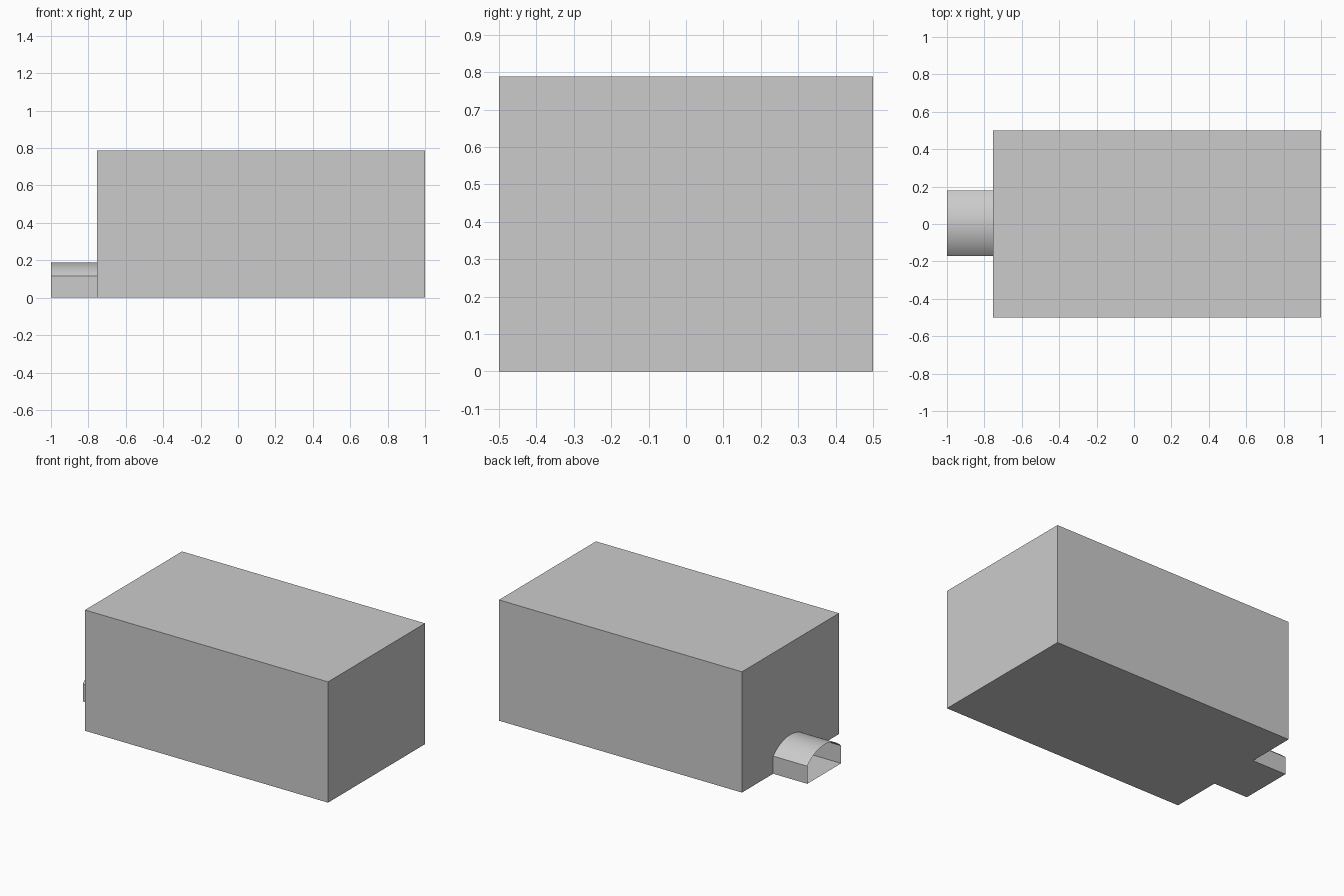
import bpy, bmesh, math

if "Cube" in bpy.data.objects:
    bpy.data.objects.remove(bpy.data.objects["Cube"])

X0, XW, X1 = -1.0, -0.754, 1.0        # tunnel mouth, end wall, far wall
Y, H = 0.5, 0.788                     # hall half width and height
YA, YB, SPRING, RISE = -0.171, 0.178, 0.115, 0.073

# Doorway profile: straight jambs with a shallow circular arch
half, mid = (YB - YA) / 2, (YA + YB) / 2
r = (half ** 2 + RISE ** 2) / (2 * RISE)
a = math.asin(half / r)
N = 24
arch = [(mid + r * math.sin(-a + 2 * a * i / N),
         SPRING + RISE - r + r * math.cos(-a + 2 * a * i / N)) for i in range(N + 1)]
profile = [(YA, 0)] + arch + [(YB, 0)]

bm = bmesh.new()
mouth = [bm.verts.new((X0, y, z)) for y, z in profile]
door = [bm.verts.new((XW, y, z)) for y, z in profile]


def ring(z):
    return [bm.verts.new((x, y, z)) for x, y in ((XW, -Y), (X1, -Y), (X1, Y), (XW, Y))]


low, top = ring(0), ring(H)

# Open-ended tunnel skin
for i in range(len(profile) - 1):
    bm.faces.new((mouth[i], door[i], door[i + 1], mouth[i + 1]))

# Three plain walls and roof
for i in range(3):
    bm.faces.new((low[i], low[i + 1], top[i + 1], top[i]))
bm.faces.new(top)

# End wall with the doorway left open
bm.faces.new([low[0], top[0], top[3], low[3]] + door[::-1])

# One continuous floor through hall and tunnel
bm.faces.new([low[0], door[0], mouth[0], mouth[-1], door[-1], low[3], low[2], low[1]])

bmesh.ops.recalc_face_normals(bm, faces=bm.faces)
mesh = bpy.data.meshes.new("hall_with_tunnel")
bm.to_mesh(mesh)
bm.free()
hall = bpy.data.objects.new("hall_with_tunnel", mesh)
bpy.context.collection.objects.link(hall)
bpy.context.view_layer.objects.active = hall
hall.select_set(True)
bpy.ops.object.shade_smooth_by_angle(angle=math.radians(25))
